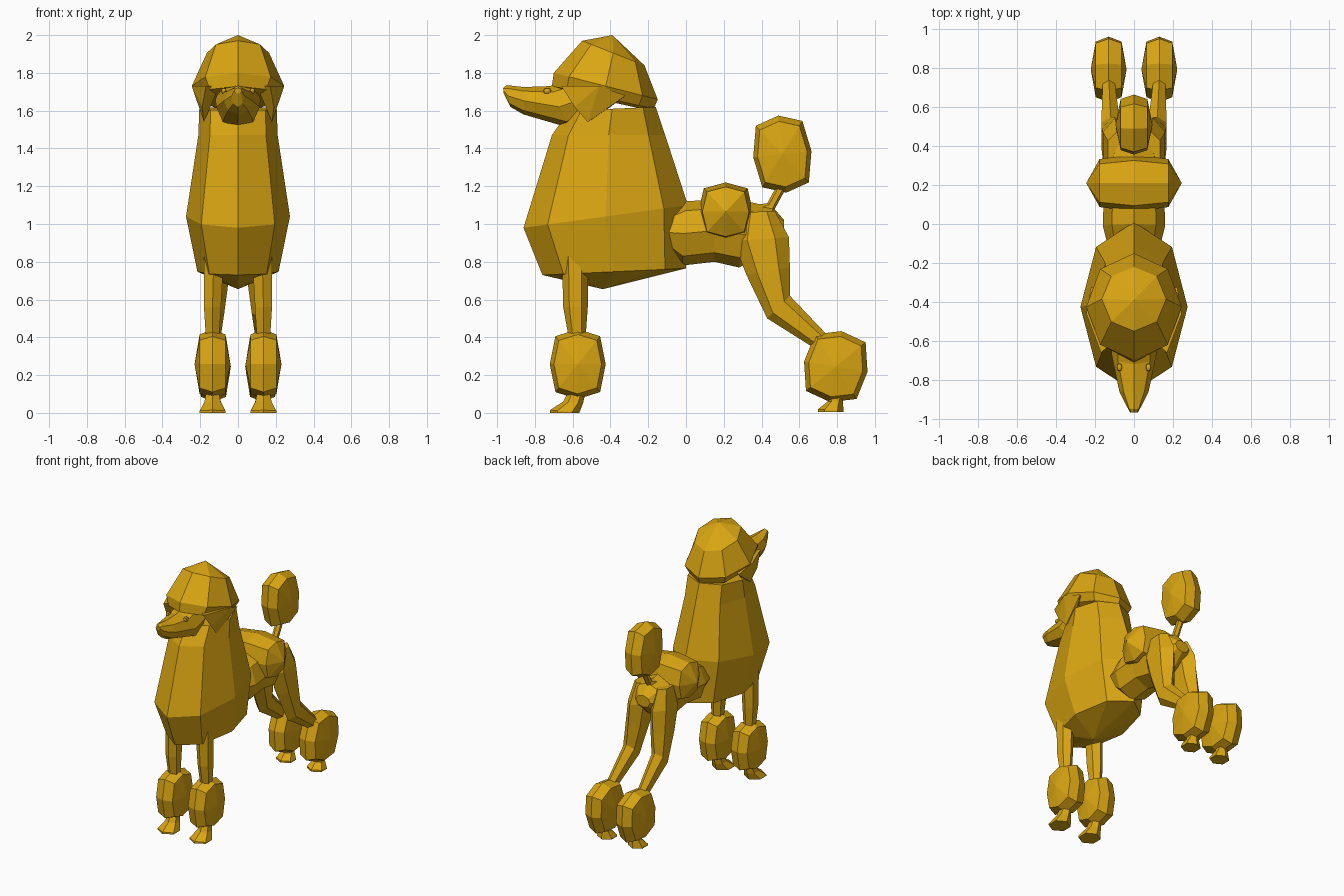
import bpy
import bmesh
from math import sin, cos, pi, radians
from mathutils import Vector, Matrix

default_cube = bpy.data.objects.get("Cube")
if default_cube:
    bpy.data.objects.remove(default_cube, do_unlink=True)

# The single coat colour
gold = bpy.data.materials.new("golden coat")
gold.use_nodes = True
gold.diffuse_color = (0.70, 0.38, 0.006, 1)
shader = next(n for n in gold.node_tree.nodes if n.type == "BSDF_PRINCIPLED")
shader.inputs["Base Color"].default_value = gold.diffuse_color
shader.inputs["Roughness"].default_value = 0.8


def finish(name, bm):
    """Clean up a bmesh and place it in the scene as a flat shaded part."""
    bmesh.ops.remove_doubles(bm, verts=bm.verts, dist=0.0005)
    bmesh.ops.recalc_face_normals(bm, faces=bm.faces)
    mesh = bpy.data.meshes.new(name)
    bm.to_mesh(mesh)
    bm.free()
    mesh.materials.append(gold)
    part = bpy.data.objects.new(name, mesh)
    bpy.context.collection.objects.link(part)
    return part


def skin(name, rings):
    """Join rings of equal length with quads and close both ends."""
    bm = bmesh.new()
    loops = [[bm.verts.new(p) for p in ring] for ring in rings]
    count = len(loops[0])
    for low, high in zip(loops, loops[1:]):
        for i in range(count):
            j = (i + 1) % count
            bm.faces.new((low[i], low[j], high[j], high[i]))
    bm.faces.new(loops[0])
    bm.faces.new(loops[-1])
    return finish(name, bm)


def loft(name, sections, sides=8, side=1):
    """Each section: centre x, half width, then two opposite (y, z) points."""
    rings = []
    for x, width, start, end in sections:
        a, b = Vector(start), Vector(end)
        mid, arm = (a + b) / 2, (a - b) / 2
        ring = []
        for i in range(sides):
            angle = 2 * pi * i / sides
            p = mid + arm * cos(angle)
            ring.append((side * (x + width * sin(angle)), p.x, p.y))
        rings.append(ring)
    return skin(name, rings)


def pompom(name, centre, size, tilt=0, shoulder=0.72):
    """Eight sided tuft with its poles pointing sideways."""
    turn = Matrix.Rotation(radians(tilt), 3, "X")
    rings = []
    for across, scale in ((-1, 0), (-shoulder, 0.85), (0, 1), (shoulder, 0.85), (1, 0)):
        ring = []
        for i in range(8):
            grow = scale * (1.13 if i % 2 else 1)
            angle = i * pi / 4
            p = Vector((across * size[0], grow * size[1] * cos(angle),
                        grow * size[2] * sin(angle)))
            ring.append(Vector(centre) + turn @ p)
        rings.append(ring)
    return skin(name, rings)


def hull(name, points):
    bm = bmesh.new()
    for p in points:
        bm.verts.new(p)
    bmesh.ops.convex_hull(bm, input=bm.verts)
    return finish(name, bm)


# Chest mane, from the belly point to the neck
loft("mane", [
    (0, 0, (-0.44, 0.655), (-0.44, 0.655)),
    (0, 0.215, (-0.76, 0.73), (0, 0.765)),
    (0, 0.275, (-0.86, 0.98), (0.01, 1.1)),
    (0, 0.21, (-0.71, 1.47), (-0.11, 1.47)),
    (0, 0.205, (-0.62, 1.6), (-0.16, 1.62)),
])

# Head hair cap
loft("head_hair", [
    (0, 0.17, (-0.64, 1.70), (-0.19, 1.6)),
    (0, 0.21, (-0.71, 1.73), (-0.17, 1.61)),
    (0, 0.245, (-0.70, 1.80), (-0.15, 1.66)),
    (0, 0.165, (-0.55, 1.97), (-0.22, 1.84)),
    (0, 0, (-0.39, 2), (-0.39, 2)),
])

# Snout and nose
loft("snout", [
    (0, 0.12, (-0.56, 1.78), (-0.56, 1.54)),
    (0, 0.115, (-0.72, 1.73), (-0.62, 1.51)),
    (0, 0.075, (-0.86, 1.725), (-0.86, 1.58)),
    (0, 0.035, (-0.95, 1.735), (-0.93, 1.62)),
    (0, 0.02, (-0.968, 1.72), (-0.965, 1.69)),
])

# Torso behind the mane
loft("torso", [
    (0, 0.14, (-0.1, 1.06), (-0.08, 0.85)),
    (0, 0.16, (0, 1.12), (-0.02, 0.78)),
    (0, 0.155, (0.15, 1.13), (0.15, 0.80)),
    (0, 0.15, (0.32, 1.12), (0.28, 0.77)),
    (0, 0.13, (0.46, 1.09), (0.44, 0.85)),
    (0, 0.06, (0.52, 1.02), (0.52, 0.93)),
])

# Hip tuft, tail and tail tuft
pompom("hip_pompom", (0, 0.21, 1.065), (0.245, 0.145, 0.155))
loft("tail", [
    (0, 0.04, (0.36, 1.1), (0.49, 1.04)),
    (0, 0.025, (0.43, 1.11), (0.47, 1.08)),
    (0, 0.025, (0.49, 1.22), (0.53, 1.19)),
], sides=6)
pompom("tail_pompom", (0, 0.51, 1.37), (0.095, 0.155, 0.205), tilt=6)

for side, label in ((1, "left"), (-1, "right")):
    # Ear flap hanging from the hair
    hull(label + "_ear", [(side * x, y, z) for x, y, z in (
        (0.17, -0.66, 1.73), (0.245, -0.46, 1.73), (0.22, -0.32, 1.68),
        (0.18, -0.52, 1.54), (0.16, -0.44, 1.59), (0.19, -0.59, 1.62),
        (0.1, -0.6, 1.73), (0.12, -0.4, 1.7))])

    # Eye
    pompom(label + "_eye", (side * 0.075, -0.735, 1.705), (0.014, 0.02, 0.016))

    # Front leg
    loft(label + "_front_leg", [
        (0.125, 0.065, (-0.66, 0.95), (-0.52, 0.95)),
        (0.135, 0.052, (-0.65, 0.56), (-0.52, 0.56)),
        (0.135, 0.042, (-0.625, 0.42), (-0.53, 0.42)),
        (0.135, 0.04, (-0.62, 0.2), (-0.54, 0.2)),
    ], sides=6, side=side)
    pompom(label + "_front_pompom", (side * 0.135, -0.573, 0.258), (0.095, 0.148, 0.185))
    loft(label + "_front_paw", [
        (0.135, 0.035, (-0.62, 0.12), (-0.53, 0.12)),
        (0.135, 0.05, (-0.65, 0.06), (-0.545, 0.05)),
        (0.135, 0.078, (-0.72, 0.015), (-0.565, 0)),
        (0.135, 0.078, (-0.72, 0), (-0.565, 0)),
    ], sides=6, side=side)

    # Back leg, from the rump to the hock
    loft(label + "_back_leg", [
        (0.09, 0.05, (0.3, 1.06), (0.47, 1.07)),
        (0.095, 0.075, (0.25, 0.91), (0.545, 0.93)),
        (0.105, 0.07, (0.32, 0.73), (0.55, 0.77)),
        (0.12, 0.055, (0.43, 0.5), (0.55, 0.62)),
        (0.13, 0.035, (0.70, 0.33), (0.75, 0.41)),
        (0.13, 0.035, (0.76, 0.26), (0.82, 0.32)),
    ], sides=6, side=side)
    pompom(label + "_back_pompom", (side * 0.13, 0.793, 0.245), (0.092, 0.17, 0.19), tilt=-9)
    loft(label + "_back_paw", [
        (0.13, 0.035, (0.75, 0.12), (0.84, 0.12)),
        (0.13, 0.045, (0.75, 0.06), (0.83, 0.06)),
        (0.13, 0.07, (0.70, 0.02), (0.835, 0.01)),
        (0.13, 0.07, (0.70, 0.005), (0.835, 0.005)),
    ], sides=6, side=side)
